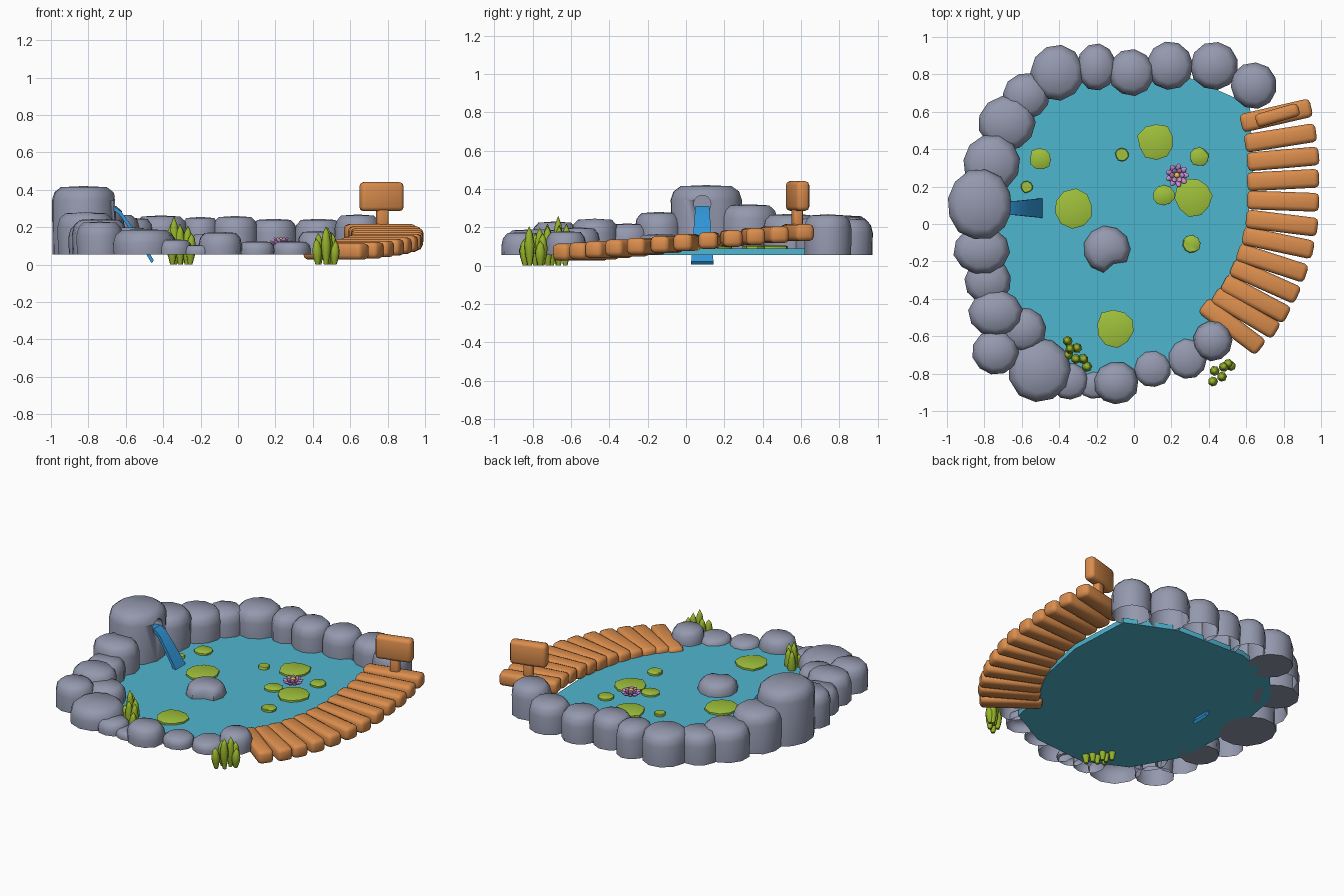
import bpy, bmesh, math, random
from mathutils import Matrix, Vector

if "Cube" in bpy.data.objects:
    bpy.data.objects.remove(bpy.data.objects["Cube"])

random.seed(4)


def material(name, r, g, b):
    m = bpy.data.materials.new(name)
    m.diffuse_color = tuple((c / 255) ** 2.2 for c in (r, g, b)) + (1,)
    m.use_nodes = True
    m.node_tree.nodes["Principled BSDF"].inputs["Base Color"].default_value = m.diffuse_color
    return m


STONE = material("stone grey", 146, 151, 172)
WOOD = material("warm wood", 218, 140, 78)
WATER = material("pond teal", 80, 180, 206)
FALL = material("waterfall blue", 52, 148, 214)
PAD = material("lily green", 158, 192, 62)
REED = material("reed green", 148, 176, 46)
PETAL = material("petal lilac", 200, 140, 210)
POLLEN = material("flower yellow", 222, 196, 80)


def finish(name, bm, mat, angle=40):
    bmesh.ops.recalc_face_normals(bm, faces=bm.faces[:])
    me = bpy.data.meshes.new(name)
    bm.to_mesh(me)
    bm.free()
    me.materials.append(mat)
    ob = bpy.data.objects.new(name, me)
    bpy.context.collection.objects.link(ob)
    bpy.ops.object.select_all(action='DESELECT')
    ob.select_set(True)
    bpy.context.view_layer.objects.active = ob
    bpy.ops.object.shade_smooth_by_angle(angle=math.radians(angle))
    return ob


def lathe(bm, profile, n, sx=1, sy=1, wobble=0.0, dent=None, matrix=Matrix(), cap=False):
    """Revolve (radius, z) points; radius 0 becomes a pole."""
    scale = [1 + random.uniform(-wobble, wobble) for _ in range(n)]
    turn = random.uniform(0, 1) if dent is None else 0
    if dent is not None:
        scale[dent] *= 0.68
    rings = []
    for r, z in profile:
        if r == 0:
            rings.append([bm.verts.new(matrix @ Vector((0, 0, z)))])
        else:
            rings.append([bm.verts.new(matrix @ Vector((
                r * sx * scale[i] * math.cos(math.tau * i / n + turn),
                r * sy * scale[i] * math.sin(math.tau * i / n + turn), z))) for i in range(n)])
    for a, b in zip(rings, rings[1:]):
        for i in range(n):
            j = (i + 1) % n
            quad = [a[i % len(a)], a[j % len(a)], b[j % len(b)], b[i % len(b)]]
            bm.faces.new(list(dict.fromkeys(quad)))
    if cap:
        bm.faces.new(rings[0][::-1])


def rock(name, x, y, sx, sy, top, base=0.055, n=11, cap=False, dent=None):
    k = min(1, (top - base) / 0.12)
    bm = bmesh.new()
    lathe(bm, [(0.98, base), (1, top - 0.075 * k), (0.92, top - 0.033 * k),
               (0.72, top - 0.006 * k), (0, top)], n, sx, sy, 0.02, dent,
          Matrix.Translation((x, y, 0)), cap)
    return finish(name, bm, STONE, 60)


def rounded_box(name, centre, size, yaw, bevel, mat):
    bm = bmesh.new()
    bmesh.ops.create_cube(bm, size=1, matrix=Matrix.Diagonal((*size, 1)))
    bmesh.ops.bevel(bm, geom=bm.edges[:], offset=bevel, segments=2, profile=0.5, affect='EDGES')
    bm.transform(Matrix.Translation(centre) @ Matrix.Rotation(math.radians(yaw), 4, 'Z'))
    return finish(name, bm, mat, 50)


# Ring of shore stones: x, y, x radius, y radius, top
shore = [
    (-.41, .81, .145, .15, .263), (-.20, .84, .105, .128, .255), (-.015, .81, .125, .125, .26),
    (.19, .845, .125, .13, .245), (.43, .845, .13, .13, .245), (.64, .74, .125, .125, .268),
    (-.575, .685, .125, .125, .25), (-.68, .54, .155, .145, .27), (-.76, .325, .155, .155, .32),
    (-.815, -.14, .15, .13, .28), (-.78, -.305, .125, .125, .22), (-.74, -.475, .145, .125, .245),
    (-.74, -.685, .125, .12, .23), (-.59, -.565, .12, .12, .2), (-.505, -.78, .168, .175, .19),
    (-.345, -.84, .1, .1, .135), (-.21, -.86, .09, .075, .105), (-.095, -.85, .12, .115, .175),
    (.10, -.775, .1, .098, .125), (.285, -.72, .105, .108, .125), (.42, -.625, .105, .108, .18)]
for i, (x, y, sx, sy, top) in enumerate(shore):
    rock(f"shore_stone_{i + 1}", x, y, sx, sy, top, cap=i in (0, 7, 10))

# Stone standing in the pond, with a notch
rock("pond_stone", -.145, -.135, .125, .125, .165, dent=9)

# Tall waterfall rock with a round spout hole
fall_rock = rock("waterfall_rock", -.825, .105, .175, .19, .42, n=12, cap=True)
bm = bmesh.new()
bmesh.ops.create_cone(bm, cap_ends=True, segments=14, radius1=.045, radius2=.045, depth=.14,
                      matrix=Matrix.Translation((-.66, .085, .322)) @ Matrix.Rotation(math.pi / 2, 4, 'Y'))
cutter = finish("spout_cutter", bm, STONE)
cutter.hide_render = True
cutter.hide_viewport = True
cut = fall_rock.modifiers.new("spout hole", 'BOOLEAN')
cut.operation = 'DIFFERENCE'
cut.object = cutter

# Waterfall ribbon: x, z, half width
bm = bmesh.new()
path = [(-.72, .305, .036), (-.665, .312, .036), (-.625, .285, .038),
        (-.56, .195, .045), (-.49, .09, .052), (-.45, .022, .058)]
rows = [[bm.verts.new((x + dx, .085 + s * w, z + dz)) for s, dx, dz in
         ((-1, 0, 0), (1, 0, 0), (1, -.012, -.015), (-1, -.012, -.015))] for x, z, w in path]
for a, b in zip(rows, rows[1:]):
    for i in range(4):
        j = (i + 1) % 4
        bm.faces.new((a[i], a[j], b[j], b[i]))
bm.faces.new(rows[0])
bm.faces.new(rows[-1][::-1])
finish("waterfall", bm, FALL, 35)

# Pond water slab
outline = [(.62, .64), (.3, .78), (-.2, .8), (-.5, .7), (-.68, .5), (-.75, .1), (-.72, -.4),
           (-.55, -.7), (-.28, -.83), (.1, -.8), (.38, -.65), (.42, -.45), (.57, -.15), (.64, .2)]
bm = bmesh.new()
face = bm.faces.new([bm.verts.new((x, y, .055)) for x, y in outline])
up = bmesh.ops.extrude_face_region(bm, geom=[face], use_keep_orig=True)
bmesh.ops.translate(bm, vec=(0, 0, .033), verts=[v for v in up["geom"] if isinstance(v, bmesh.types.BMVert)])
finish("pond_water", bm, WATER)

# Curved rising boardwalk: x, y, yaw
planks = [(.76, .58, 13), (.783, .46, 9), (.797, .348, 5), (.797, .235, 3), (.797, .122, -2),
          (.79, .005, -7), (.77, -.1, -12), (.738, -.208, -18), (.7, -.305, -24),
          (.65, -.4, -28), (.597, -.475, -31), (.525, -.548, -37)]
for i, (x, y, yaw) in enumerate(planks):
    z = .07 + .102 * (y + .548) / 1.128
    rounded_box(f"plank_{i + 1}", (x, y, z), (.385, .1, .088), yaw, .024, WOOD)

# Blank sign on the top plank
rounded_box("sign_post", (.772, .58, .245), (.062, .05, .13), 15, .012, WOOD)
rounded_box("sign_board", (.767, .582, .363), (.238, .072, .155), 16, .022, WOOD)

# Lily pads: x, y, radius
pads = [(.12, .44, .1), (-.065, .37, .035), (.35, .36, .05), (.16, .155, .056), (.32, .145, .102),
        (.305, -.11, .047), (-.5, .35, .058), (-.575, .2, .033), (-.32, .08, .102), (-.1, -.555, .102)]
for i, (x, y, r) in enumerate(pads):
    bm = bmesh.new()
    lathe(bm, [(r, .08), (r, .1), (r * .9, .104), (0, .104)], 10, wobble=.09,
          matrix=Matrix.Translation((x, y, 0)), cap=True)
    finish(f"lily_pad_{i + 1}", bm, PAD)

# Water flower: two rings of petals around a yellow heart
bm = bmesh.new()
for count, dist, z, tilt in ((9, .042, .115, 65), (6, .024, .125, 35)):
    for k in range(count):
        m = (Matrix.Translation((.23, .26, z)) @ Matrix.Rotation(math.tau * k / count, 4, 'Z')
             @ Matrix.Translation((dist, 0, 0)) @ Matrix.Rotation(math.radians(tilt), 4, 'Y')
             @ Matrix.Diagonal((.009, .015, .024, 1)))
        bmesh.ops.create_uvsphere(bm, u_segments=8, v_segments=5, radius=1, matrix=m)
finish("flower_petals", bm, PETAL)
bm = bmesh.new()
bmesh.ops.create_uvsphere(bm, u_segments=8, v_segments=6, radius=.016,
                          matrix=Matrix.Translation((.23, .26, .13)))
finish("flower_heart", bm, POLLEN)

# Reeds: x, y, top of each blade
clumps = {
    "pond_reed": [(-.355, -.63, .22), (-.34, -.67, .26), (-.305, -.665, .21), (-.355, -.7, .17),
                  (-.31, -.72, .22), (-.27, -.72, .21), (-.25, -.76, .17)],
    "shore_reed": [(.42, -.84, .14), (.43, -.785, .17), (.47, -.815, .205), (.48, -.765, .2),
                   (.505, -.75, .17), (.52, -.76, .13)]}
for name, blades in clumps.items():
    cx = sum(b[0] for b in blades) / len(blades)
    cy = sum(b[1] for b in blades) / len(blades)
    for i, (x, y, top) in enumerate(blades):
        lean = Matrix.Identity(4)
        lean[0][2], lean[1][2] = (x - cx) * .8, (y - cy) * .5
        bm = bmesh.new()
        lathe(bm, [(.012, 0), (.024, top * .3), (.027, top * .55), (.018, top * .82), (0, top)], 7,
              matrix=Matrix.Translation((x - (x - cx) * .1, y, 0)) @ lean, cap=True)
        finish(f"{name}_{i + 1}", bm, REED, 60)
